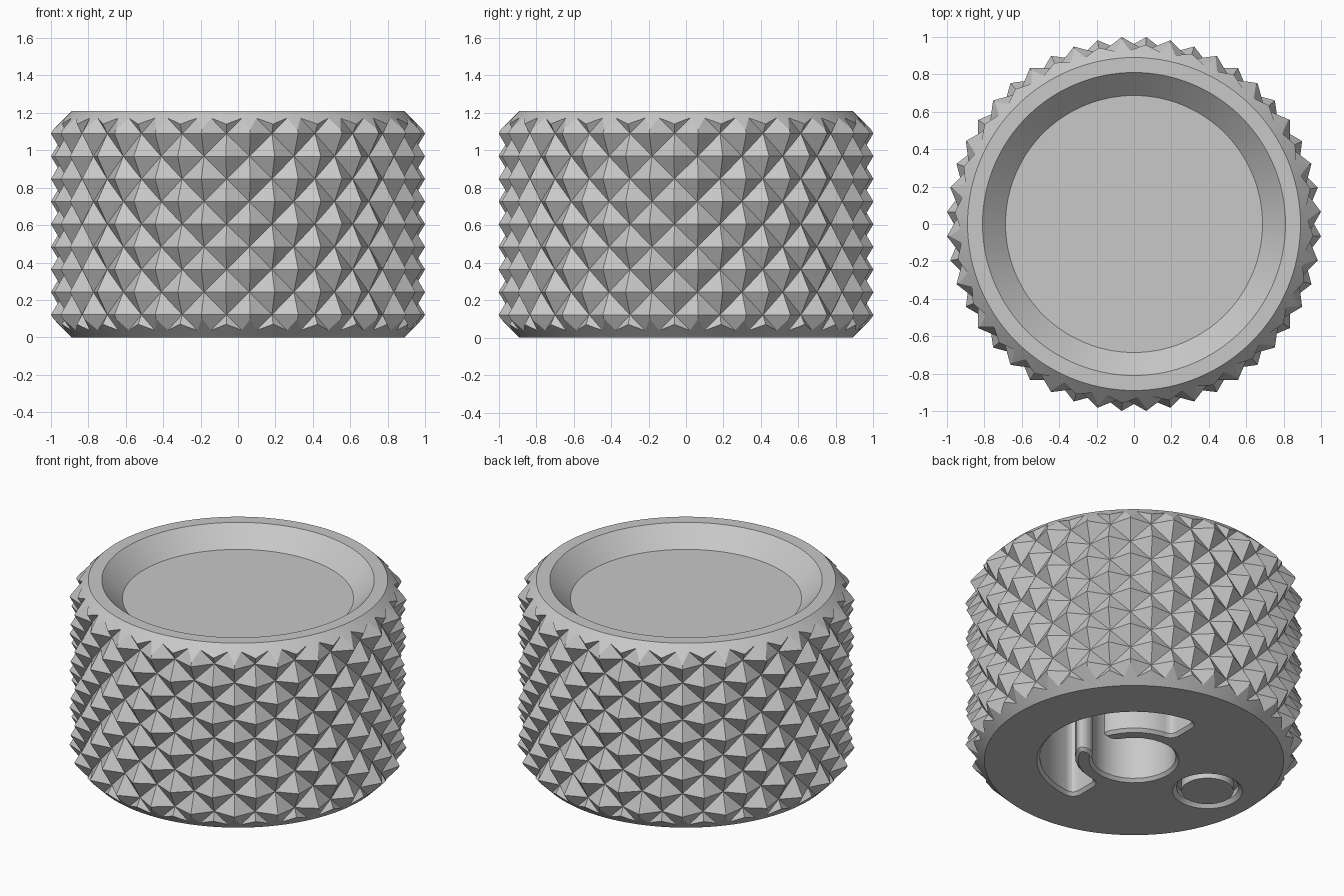
import bpy, bmesh
from math import sin, cos, radians, tau
from mathutils import Vector

if "Cube" in bpy.data.objects:
    bpy.data.objects.remove(bpy.data.objects["Cube"])

HEIGHT = 1.21
COLUMNS = 48
ROW = HEIGHT / 10
PEAK, VALLEY = 1.002, 0.93
GREY = (0.58, 0.58, 0.58, 1)

grey = bpy.data.materials.new("plain grey")
grey.use_nodes = True
grey.diffuse_color = GREY
grey.node_tree.nodes["Principled BSDF"].inputs["Base Color"].default_value = GREY


def finish(bm, name):
    mesh = bpy.data.meshes.new(name)
    bm.to_mesh(mesh)
    bm.free()
    mesh.materials.append(grey)
    obj = bpy.data.objects.new(name, mesh)
    bpy.context.collection.objects.link(obj)
    return obj


def arc(r, start, end, n):
    return [Vector((r * cos(a), r * sin(a))) for a in
            (radians(start + (end - start) * i / n) for i in range(n + 1))]


def circle(r, n, x=0):
    return [p + Vector((x, 0)) for p in arc(r, 0, 360, n)[:-1]]


def round_corners(points, size):
    out = []
    for i, p in enumerate(points):
        a, b = points[i - 1] - p, points[(i + 1) % len(points)] - p
        if a.angle(b) > radians(140):
            out.append(p)
            continue
        p0, p2 = p + a.normalized() * size, p + b.normalized() * size
        for k in range(6):
            t = k / 5
            out.append(p0 * (1 - t) ** 2 + p * 2 * t * (1 - t) + p2 * t * t)
    return out


def grow(points, d):
    """Offset a counter-clockwise outline outwards."""
    out = []
    for i, p in enumerate(points):
        before, after = p - points[i - 1], points[(i + 1) % len(points)] - p
        t = (before.normalized() + after.normalized()).normalized()
        out.append(p + Vector((t.y, -t.x)) * d)
    return out


def loft(name, layers, ring_shaped=False):
    """Join equal-length outlines given as (outline, height), capped or closed into a ring."""
    bm = bmesh.new()
    rings = [[bm.verts.new((p.x, p.y, z)) for p in pts] for pts, z in layers]
    n = len(rings[0])
    if ring_shaped:
        rings.append(rings[0])
    else:
        bm.faces.new(rings[0][::-1])
        bm.faces.new(rings[-1])
    for low, high in zip(rings, rings[1:]):
        for i in range(n):
            j = (i + 1) % n
            bm.faces.new((low[i], low[j], high[j], high[i]))
    return finish(bm, name)


def combine(target, tool, operation):
    mod = target.modifiers.new(operation.lower(), "BOOLEAN")
    mod.operation, mod.object, mod.solver = operation, tool, "EXACT"
    bpy.context.view_layer.objects.active = target
    bpy.ops.object.modifier_apply(modifier=mod.name)
    bpy.data.objects.remove(tool)


# Knurled body: a grid of alternating peaks and valleys, one row past each end
bm = bmesh.new()
grid = []
for j in range(-1, 12):
    ring = []
    for k in range(COLUMNS):
        a = (k + 0.5) * tau / COLUMNS
        r = PEAK if (k + j) % 2 else VALLEY
        ring.append(bm.verts.new((r * cos(a), r * sin(a), j * ROW)))
    grid.append(ring)
for j in range(12):
    for k in range(COLUMNS):
        n = (k + 1) % COLUMNS
        a, b, c, d = grid[j][k], grid[j][n], grid[j + 1][n], grid[j + 1][k]
        if (k + j - 1) % 2:      # peaks at a and c, fold along b-d
            bm.faces.new((a, b, d))
            bm.faces.new((b, c, d))
        else:
            bm.faces.new((a, b, c))
            bm.faces.new((a, c, d))
bm.faces.new(grid[0][::-1])
bm.faces.new(grid[-1])
knob = finish(bm, "knurled_knob")

# Chamfered ends and dished top
profile = [(0.89, 0), (1.05, 0.16), (1.05, 1.05), (0.89, HEIGHT), (0.81, HEIGHT), (0.687, 1.09)]
envelope = loft("envelope", [(circle(r, 128), z) for r, z in profile])
combine(knob, envelope, "INTERSECT")

# Shaft bore, spring slot around it and the slit joining them, with a flared mouth
outline = (arc(0.56, -90, 90, 30) + arc(0.35, 90, 16, 7)
           + arc(0.25, 22, 338, 24) + arc(0.35, -16, -90, 7))
outline = round_corners(outline, 0.05)
mouth = grow(outline, 0.018)
shaft_cutter = loft("shaft_cutter", [(mouth, -0.05), (mouth, 0), (outline, 0.02), (outline, 0.85)])
combine(knob, shaft_cutter, "DIFFERENCE")

# Round groove on the underside
profile = [(0.155, -0.05), (0.208, -0.05), (0.208, 0), (0.185, 0.025), (0.185, 0.06), (0.155, 0.06)]
groove = loft("groove_cutter", [(circle(r, 64, -0.57), z) for r, z in profile], ring_shaped=True)
combine(knob, groove, "DIFFERENCE")

# Smooth turned faces, crisp knurling
bpy.ops.object.select_all(action="DESELECT")
knob.select_set(True)
bpy.context.view_layer.objects.active = knob
bpy.ops.object.shade_smooth_by_angle(angle=radians(20))
